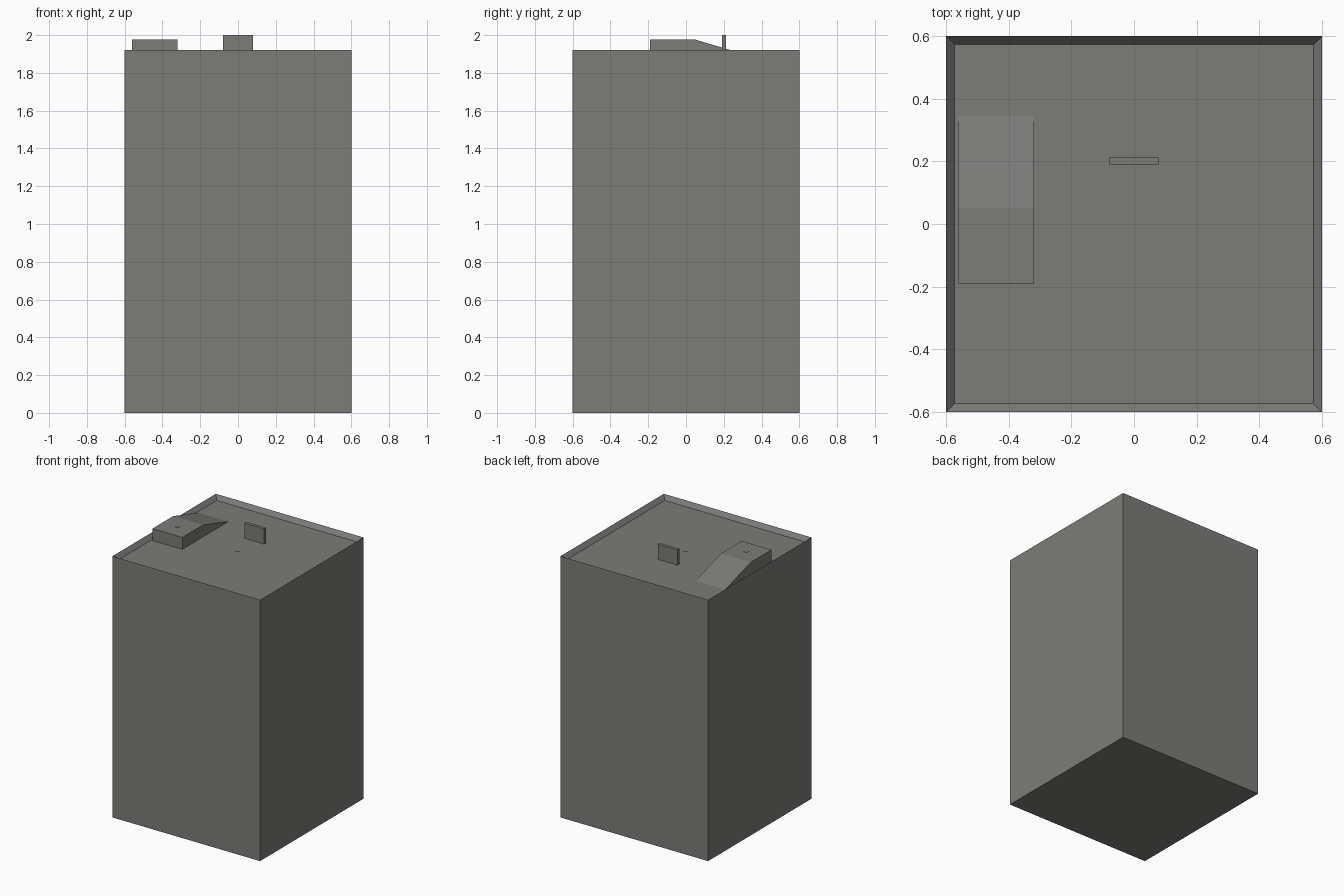
import bpy, bmesh

if "Cube" in bpy.data.objects:
    bpy.data.objects.remove(bpy.data.objects["Cube"])

H, FLOOR, HALF, INNER = 1.92, 1.888, 0.6, 0.562

grey = bpy.data.materials.new("concrete_grey")
grey.diffuse_color = (0.2, 0.2, 0.19, 1)
grey.use_nodes = True
grey.node_tree.nodes["Principled BSDF"].inputs["Base Color"].default_value = grey.diffuse_color


def finish(name, bm):
    bmesh.ops.recalc_face_normals(bm, faces=bm.faces)
    me = bpy.data.meshes.new(name)
    bm.to_mesh(me)
    bm.free()
    me.materials.append(grey)
    ob = bpy.data.objects.new(name, me)
    bpy.context.collection.objects.link(ob)
    return ob


def box_mesh(x0, x1, y0, y1, z0, z1):
    bm = bmesh.new()
    bmesh.ops.create_cube(bm, size=1)
    for v in bm.verts:
        v.co = ((x0 + x1) / 2 + v.co.x * (x1 - x0),
                (y0 + y1) / 2 + v.co.y * (y1 - y0),
                (z0 + z1) / 2 + v.co.z * (z1 - z0))
    return bm


# Tower block with a sunken roof behind a low parapet
bm = box_mesh(-HALF, HALF, -HALF, HALF, 0, H)
bm.normal_update()
top = [f for f in bm.faces if f.normal.z > 0.9]
bmesh.ops.inset_region(bm, faces=top, thickness=HALF - INNER)
bmesh.ops.translate(bm, verts=top[0].verts, vec=(0, 0, FLOOR - H))
finish("tower_block", bm)

# Roof ramp: side profile (y, z) extruded along x
bm = bmesh.new()
profile = [(-0.19, FLOOR), (-0.19, 1.976), (0.05, 1.976), (0.345, FLOOR)]
side = bm.faces.new([bm.verts.new((-0.562, y, z)) for y, z in profile])
ext = bmesh.ops.extrude_face_region(bm, geom=[side])
bmesh.ops.translate(bm, vec=(0.242, 0, 0),
                    verts=[g for g in ext["geom"] if isinstance(g, bmesh.types.BMVert)])
finish("roof_ramp", bm)

# Upright panel on the roof
finish("roof_panel", box_mesh(-0.08, 0.08, 0.19, 0.213, FLOOR, 2.0))

# Tiny marker plates at the roof centre and on the ramp top
for name, x, y, z, r in (("roof_marker", 0, 0, FLOOR, 0.012),
                         ("ramp_marker", -0.441, -0.07, 1.976, 0.012)):
    finish(name, box_mesh(x - r, x + r, y - r, y + r, z, z + 0.002))
